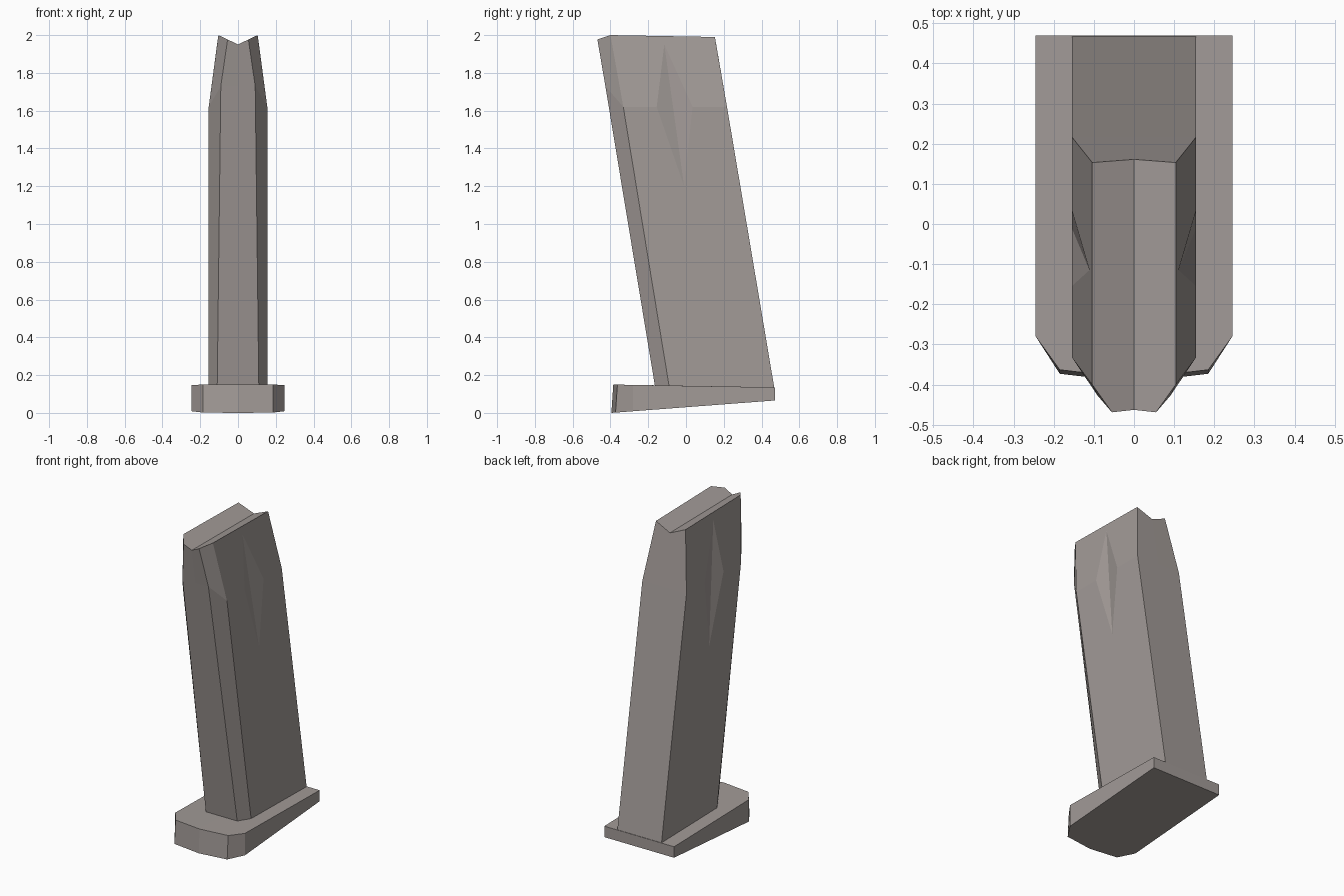
import bpy
import bmesh

if "Cube" in bpy.data.objects:
    bpy.data.objects.remove(bpy.data.objects["Cube"])

# Dark warm grey metal
metal = bpy.data.materials.new("dark_metal")
metal.diffuse_color = (0.36, 0.325, 0.31, 1)
metal.use_nodes = True
metal.node_tree.nodes["Principled BSDF"].inputs["Base Color"].default_value = metal.diffuse_color


def mirrored_half(name, points, faces):
    """Build the +x half from named points, then mirror and weld it."""
    bm = bmesh.new()
    verts = {key: bm.verts.new(co) for key, co in points.items()}
    for keys in faces:
        bm.faces.new([verts[k] for k in keys.split()])
    geom = bm.verts[:] + bm.edges[:] + bm.faces[:]
    bmesh.ops.mirror(bm, geom=geom, axis='X', merge_dist=0.0)
    bmesh.ops.remove_doubles(bm, verts=bm.verts[:], dist=0.0005)
    bmesh.ops.recalc_face_normals(bm, faces=bm.faces[:])
    mesh = bpy.data.meshes.new(name)
    bm.to_mesh(mesh)
    bm.free()
    mesh.materials.append(metal)
    obj = bpy.data.objects.new(name, mesh)
    bpy.context.collection.objects.link(obj)
    return obj


# Floor plate: pointed front, underside rising toward the rear
plate = {}
outline = [(0, -0.395), (0.185, -0.373), (0.245, -0.28), (0.245, 0.47), (0, 0.47)]
for i, (x, y) in enumerate(outline):
    inset = 0.01 if i < 2 else 0
    plate[f"b{i}"] = (x, y, 0.076 * (y + 0.395))
    plate[f"t{i}"] = (x, y + inset, 0.15 - 0.017 * (y + 0.395))
plate_faces = [f"b{i} b{i+1} t{i+1} t{i}" for i in range(4)]
plate_faces += ["t0 t1 t2 t3 t4", "b4 b3 b2 b1 b0"]
mirrored_half("floor_plate", plate, plate_faces)

# Slanted body: chamfered front, tapered top with a V channel, side dimples
body = {
    # bottom section
    "bc": (0, -0.165, 0.146), "bf": (0.11, -0.165, 0.146),
    "bs": (0.155, -0.09, 0.145), "br": (0.155, 0.467, 0.135),
    "bz": (0, 0.467, 0.135),
    # shoulder section where the taper begins
    "mc": (0, -0.427, 1.73), "mf": (0.091, -0.427, 1.73),
    "ms": (0.155, -0.332, 1.62), "mr": (0.155, 0.217, 1.62),
    "mz": (0, 0.217, 1.62),
    # top rim and channel
    "tc": (0, -0.463, 1.95), "tf": (0.055, -0.469, 1.977),
    "ts": (0.104, -0.40, 2.0), "tr": (0.104, 0.153, 1.99),
    "tz": (0, 0.161, 1.945),
    # side dimple
    "dt": (0.111, -0.115, 1.95), "dl": (0.155, -0.155, 1.62),
    "dr": (0.155, 0.035, 1.62), "db": (0.155, -0.01, 1.2),
}
body_faces = [
    "bc bf mf mc", "mc mf tf tc",              # front
    "bf bs ms mf", "mf ms ts tf",              # front chamfer
    "bs br mr dr db dl ms",                    # lower side
    "ms dl dt dr mr tr ts",                    # tapered side
    "dl db dt", "db dr dt",                    # dimple
    "br bz mz mr", "mr mz tz tr",              # rear
    "tc tf ts tr tz", "bz br bs bf bc",        # channel top and underside
]
mirrored_half("magazine_body", body, body_faces)
